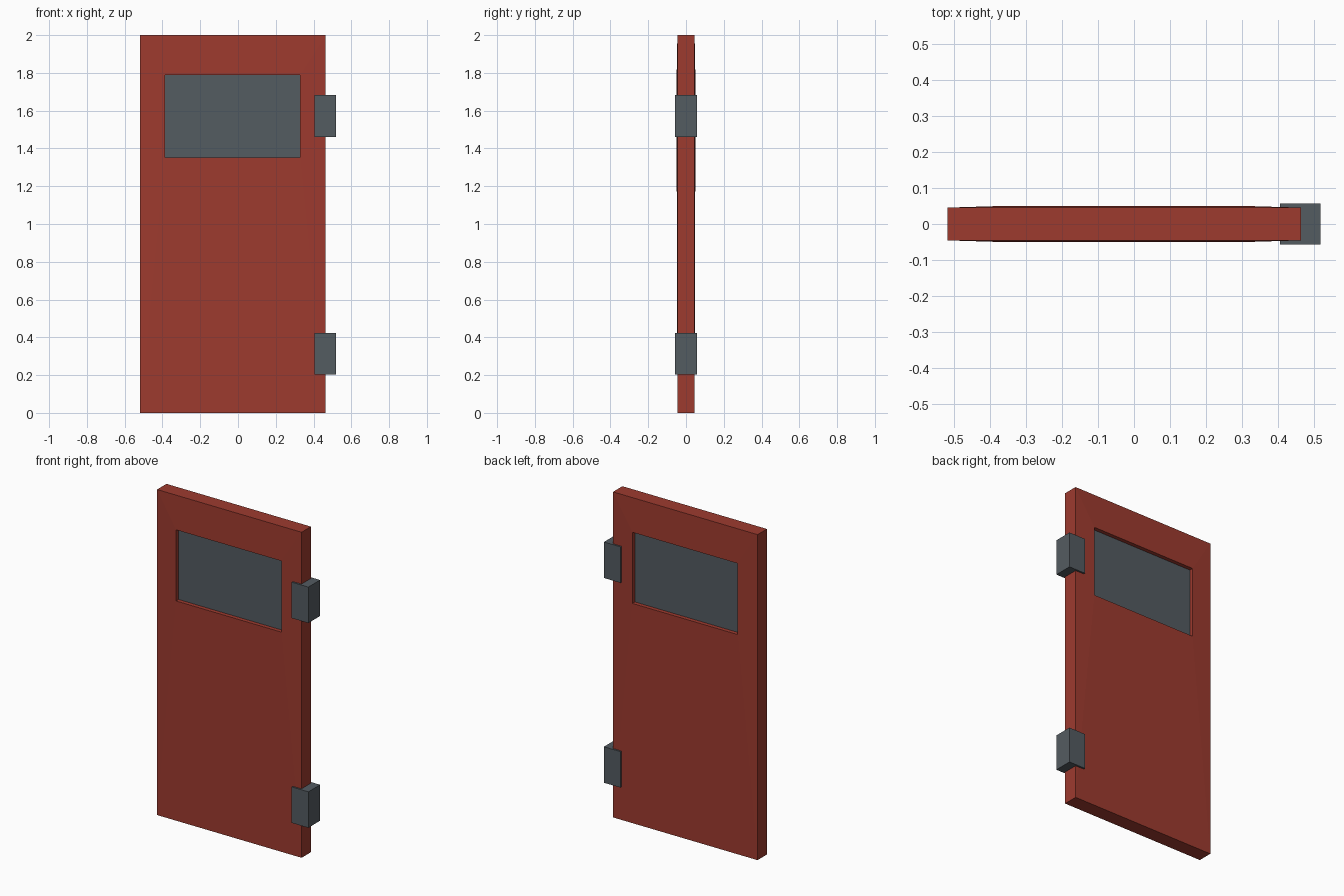
import bpy, bmesh

if "Cube" in bpy.data.objects:
    bpy.data.objects.remove(bpy.data.objects["Cube"])


def material(name, color):
    m = bpy.data.materials.new(name)
    m.diffuse_color = (*color, 1)
    m.use_nodes = True
    m.node_tree.nodes["Principled BSDF"].inputs["Base Color"].default_value = m.diffuse_color
    return m


red = material("rusty red paint", (0.34, 0.043, 0.028))
grey = material("slate grey metal", (0.088, 0.106, 0.12))


def finish(name, bm, mat):
    bmesh.ops.recalc_face_normals(bm, faces=bm.faces)
    mesh = bpy.data.meshes.new(name)
    bm.to_mesh(mesh)
    bm.free()
    mesh.materials.append(mat)
    ob = bpy.data.objects.new(name, mesh)
    bpy.context.collection.objects.link(ob)
    return ob


def box(name, x0, x1, half_y, z0, z1, mat):
    bm = bmesh.new()
    bmesh.ops.create_cube(bm, size=1)
    for v in bm.verts:
        v.co.x = (x0 + x1) / 2 + v.co.x * (x1 - x0)
        v.co.y *= 2 * half_y
        v.co.z = (z0 + z1) / 2 + v.co.z * (z1 - z0)
    return finish(name, bm, mat)


# Door slab: a rectangular ring, slightly thicker around the window opening
OUTER = (-0.518, 0.464, 0.0, 2.0, 0.0455)
INNER = (-0.386, 0.329, 1.352, 1.789, 0.0495)
bm = bmesh.new()


def loop(rect, side):
    x0, x1, z0, z1, y = rect
    return [bm.verts.new((x, side * y, z))
            for x, z in ((x0, z0), (x1, z0), (x1, z1), (x0, z1))]


loops = [loop(OUTER, -1), loop(INNER, -1), loop(INNER, 1), loop(OUTER, 1)]
for k in range(4):
    a, b = loops[k], loops[(k + 1) % 4]
    for i in range(4):
        j = (i + 1) % 4
        bm.faces.new((a[i], a[j], b[j], b[i]))
finish("door_slab", bm, red)

# Window pane, recessed on both sides
box("window_pane", INNER[0], INNER[1], 0.025, INNER[2], INNER[3], grey)

# Hinge blocks
for name, z in (("lower_hinge", 0.203), ("upper_hinge", 1.461)):
    box(name, 0.405, 0.518, 0.057, z, z + 0.221, grey)
